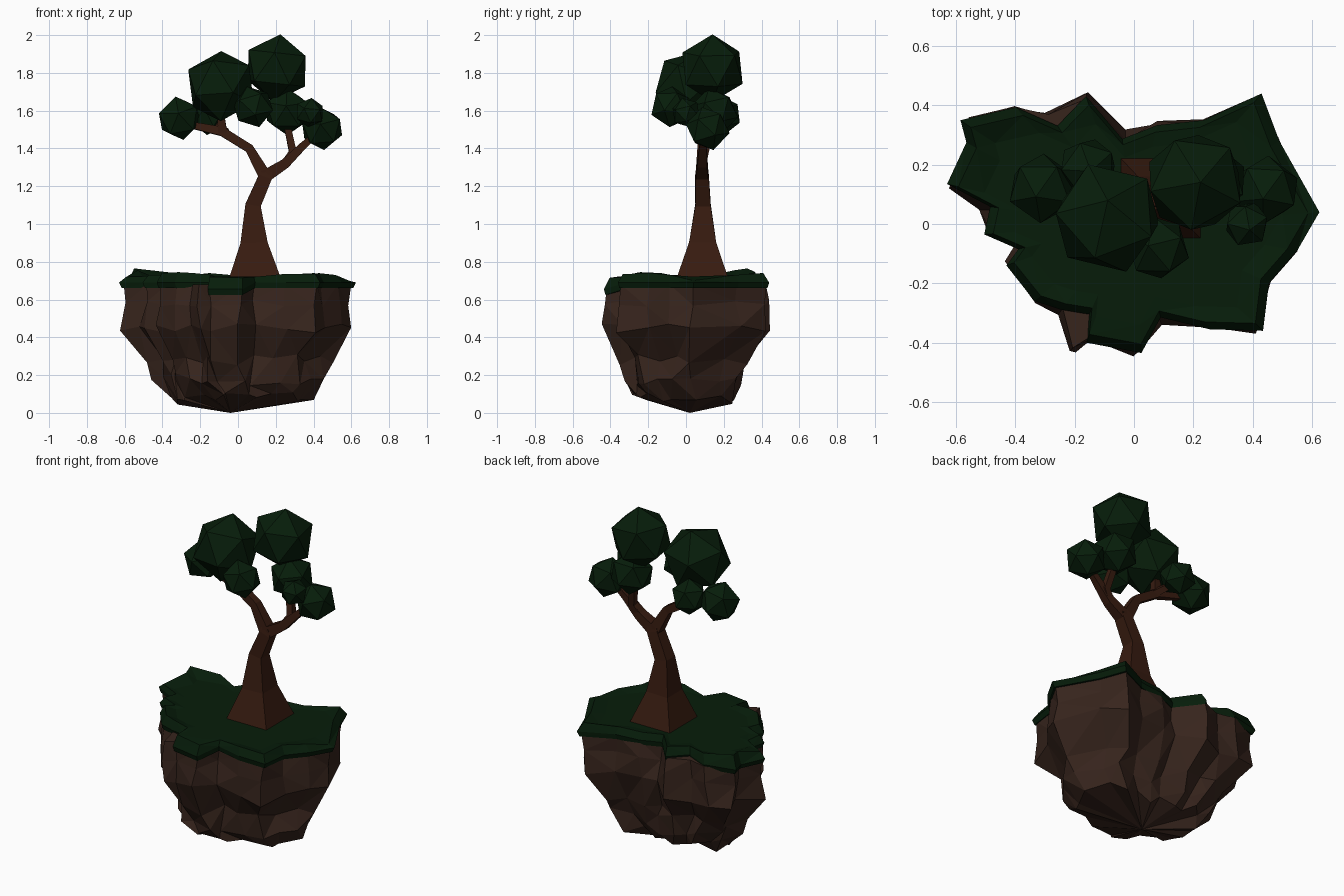
import bpy, bmesh, random
from mathutils import Vector, Euler

if "Cube" in bpy.data.objects:
    bpy.data.objects.remove(bpy.data.objects["Cube"])
random.seed(7)

def material(name, rgb):
    m = bpy.data.materials.new(name)
    m.diffuse_color = (*rgb, 1)
    m.use_nodes = True
    m.node_tree.nodes["Principled BSDF"].inputs["Base Color"].default_value = m.diffuse_color
    return m

LEAF = material("leaf_green", (0.002, 0.012, 0.003))
ROCK = material("rock_brown", (0.038, 0.018, 0.012))
BARK = material("bark_brown", (0.038, 0.011, 0.005))

def finish(name, bm, mat):
    bmesh.ops.recalc_face_normals(bm, faces=bm.faces[:])
    me = bpy.data.meshes.new(name)
    bm.to_mesh(me)
    bm.free()
    me.materials.append(mat)
    ob = bpy.data.objects.new(name, me)
    bpy.context.collection.objects.link(ob)
    return ob

def loft(bm, rings, start=None, end=None):
    """Skin closed rings of points; ends are a fan point or a flat cap."""
    vs = [[bm.verts.new(p) for p in r] for r in rings]
    n = len(vs[0])
    for a, b in zip(vs, vs[1:]):
        for i in range(n):
            j = (i + 1) % n
            bm.faces.new((a[i], a[j], b[j], b[i]))
    for ring, tip in ((vs[0], start), (vs[-1], end)):
        if tip is None:
            bm.faces.new(ring)
        else:
            t = bm.verts.new(tip)
            for i in range(n):
                bm.faces.new((ring[i], ring[(i + 1) % n], t))

# Island outline: x, y, grass reach, grass rim height
OUTLINE = [
    (.625, .04, 1, .70), (.49, .28, 1, .73), (.43, .44, 1, .74), (.235, .35, 1, .73),
    (.08, .34, .98, .73), (-.04, .29, .99, .73), (-.165, .44, .98, .74), (-.30, .385, .86, .73),
    (-.415, .41, .96, .745), (-.585, .35, 1, .765), (-.565, .275, 1, .755), (-.63, .135, 1, .72),
    (-.50, .06, .97, .725), (-.505, -.035, 1, .73), (-.39, -.085, 1, .73), (-.43, -.14, 1, .74),
    (-.335, -.26, 1, .745), (-.25, -.295, .98, .74), (-.215, -.435, .70, .73), (-.16, -.40, 1, .72),
    (.025, -.435, 1, .715), (.09, -.315, 1, .72), (.255, -.355, 1, .735), (.435, -.36, 1, .735),
    (.455, -.20, 1, .74), (.55, -.09, 1, .73)]

# Rock: outline swept down through shrinking, roughened rings to a low point
# z, x scale, y scale, rounding, jitter, x shift
LEVELS = [(.68, .96, .96, 0, 0, 0), (.58, .96, .98, .05, .015, 0), (.45, .98, 1.0, .12, .022, -.01),
          (.28, .79, .79, .22, .026, 0), (.18, .745, .72, .3, .03, .02), (.08, .61, .64, .4, .03, .02)]
rings = []
for z, sx, sy, rnd, jit, dx in LEVELS:
    ring = []
    for x, y, g, top in OUTLINE:
        v = Vector((x, y))
        e = v / ((x / .58) ** 2 + (y / .40) ** 2) ** .5
        v = v.lerp(e, rnd)
        r = lambda k=1: random.uniform(-jit, jit) * k
        ring.append((v.x * sx + dx + r(), v.y * sy + r(), z + r(1.2)))
    rings.append(ring)
bm = bmesh.new()
loft(bm, rings, start=(0, 0, .68), end=(-.04, .02, 0))
bmesh.ops.triangulate(bm, faces=bm.faces[:])
finish("island_rock", bm, ROCK)

# Grass: overhanging lip, raised uneven rim, flat lawn
under, lip, rim, lawn = [], [], [], []
for x, y, g, top in OUTLINE:
    low = .625 if (y < -.39 and g == 1) else .66
    x, y = x * g, y * g
    under.append((x * .975, y * .98, low))
    lip.append((x, y, low + .03))
    rim.append((x * .94, y * .93, top))
    lawn.append((x * .80, y * .78, .722))
bm = bmesh.new()
loft(bm, [under, lip, rim, lawn], start=(0, 0, .665), end=(.04, .04, .722))
bmesh.ops.triangulate(bm, faces=bm.faces[:])
finish("grass_top", bm, LEAF)

# Tree: square tapering limbs, each point is x, y, z, half width
def limb(name, pts):
    P = [Vector(p[:3]) for p in pts]
    rings = []
    for i, p in enumerate(P):
        d = P[min(i + 1, len(P) - 1)] - P[max(i - 1, 0)]
        if i == 0 and name == "trunk":
            d = Vector((0, 0, 1))
        q = Vector((0, 0, 1)).rotation_difference(d)
        w = pts[i][3]
        rings.append([p + q @ Vector((a * w, b * w, 0))
                      for a, b in ((-1, -1), (1, -1), (1, 1), (-1, 1))])
    bm = bmesh.new()
    loft(bm, rings)
    finish(name, bm, BARK)

limb("trunk", [(.09, .087, .71, .138), (.085, .088, .90, .072), (.08, .09, 1.10, .041),
               (.145, .085, 1.25, .036), (.15, .085, 1.29, .03)])
limb("left_branch", [(.145, .085, 1.25, .034), (.06, .085, 1.40, .024),
                     (-.085, .09, 1.49, .024), (-.28, .11, 1.53, .016)])
limb("left_twig", [(-.08, .09, 1.48, .024), (-.09, .08, 1.56, .02), (-.10, .04, 1.68, .016)])
limb("back_twig", [(-.06, .09, 1.48, .02), (-.15, .17, 1.55, .015)])
limb("right_branch", [(.14, .085, 1.25, .034), (.25, .085, 1.32, .026),
                      (.34, .09, 1.41, .02), (.43, .10, 1.49, .014)])
limb("right_twig", [(.25, .085, 1.32, .022), (.29, .10, 1.38, .02),
                    (.265, .13, 1.50, .018), (.25, .15, 1.60, .014)])

# Foliage: x, y, z, radius of twenty-sided clumps
CLUMPS = [(-.09, .02, 1.73, .195), (.205, .14, 1.825, .18), (-.31, .12, 1.56, .12),
          (-.155, .19, 1.575, .105), (.445, .115, 1.505, .118), (.08, -.08, 1.62, .112),
          (.26, .15, 1.595, .128), (.38, .0, 1.59, .08)]
for i, (x, y, z, r) in enumerate(CLUMPS):
    bm = bmesh.new()
    bmesh.ops.create_icosphere(bm, subdivisions=1, radius=r)
    ob = finish(f"leaf_clump_{i + 1}", bm, LEAF)
    ob.location = (x, y, z)
    ob.rotation_euler = Euler([random.uniform(-.3, .3), random.uniform(-.3, .3),
                               random.uniform(0, 1.2)])
